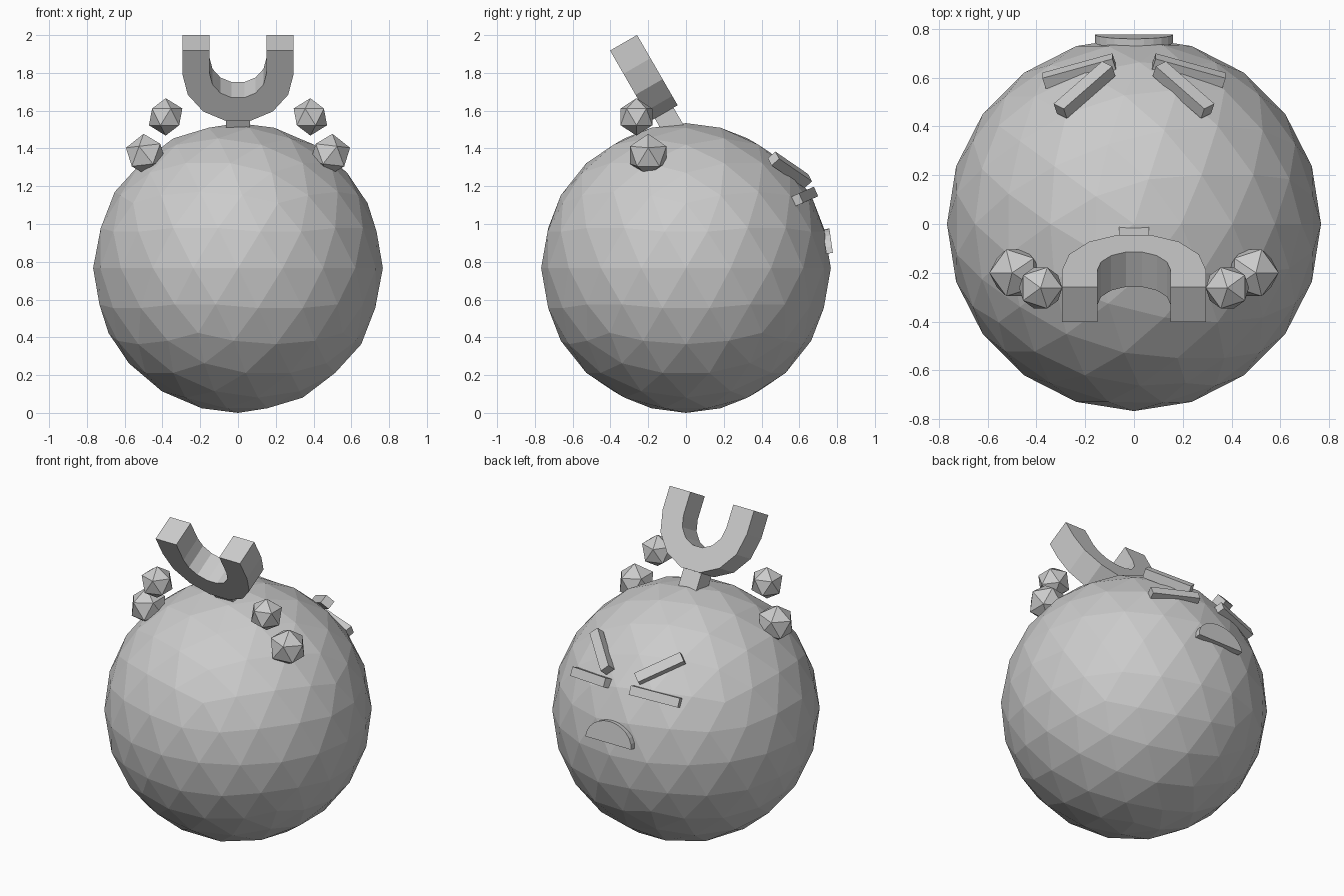
import bpy, bmesh, math
from mathutils import Vector, Matrix

if "Cube" in bpy.data.objects:
    bpy.data.objects.remove(bpy.data.objects["Cube"])

grey = bpy.data.materials.new("plain_grey")
grey.diffuse_color = (0.6, 0.6, 0.6, 1)
grey.use_nodes = True
grey.node_tree.nodes["Principled BSDF"].inputs["Base Color"].default_value = grey.diffuse_color


def make(name, bm, matrix=Matrix()):
    """Turn a bmesh into a flat-shaded grey object."""
    bmesh.ops.transform(bm, matrix=matrix, verts=bm.verts)
    bmesh.ops.recalc_face_normals(bm, faces=bm.faces)
    mesh = bpy.data.meshes.new(name)
    bm.to_mesh(mesh)
    bm.free()
    mesh.materials.append(grey)
    obj = bpy.data.objects.new(name, mesh)
    bpy.context.collection.objects.link(obj)
    return obj


def ball(name, radius, subdivisions, matrix):
    bm = bmesh.new()
    bmesh.ops.create_icosphere(bm, subdivisions=subdivisions, radius=radius)
    return make(name, bm, matrix)


def frame(center, along, out):
    """Local x runs along the part, local y points out, local z is up."""
    x = Vector(along).normalized()
    z = x.cross(Vector(out)).normalized()
    y = z.cross(x)
    m = Matrix((x, y, z)).transposed().to_4x4()
    m.translation = center
    return m


def box(name, size, matrix):
    bm = bmesh.new()
    bmesh.ops.create_cube(bm, size=1)
    bmesh.ops.scale(bm, vec=size, verts=bm.verts)
    return make(name, bm, matrix)


def slab(name, outline, depth, matrix):
    """Extrude an (x, z) outline, centred on local y = 0."""
    bm = bmesh.new()
    face = bm.faces.new([bm.verts.new((x, -depth / 2, z)) for x, z in outline])
    ext = bmesh.ops.extrude_face_region(bm, geom=[face])
    moved = [v for v in ext["geom"] if isinstance(v, bmesh.types.BMVert)]
    bmesh.ops.translate(bm, vec=(0, depth, 0), verts=moved)
    return make(name, bm, matrix)


def mirrored(obj, name):
    """Copy a part to the other side of x = 0."""
    bm = bmesh.new()
    bm.from_mesh(obj.data)
    return make(name, bm, Matrix.Scale(-1, 4, (1, 0, 0)))


# Round body
ball("body", 0.767, 3, Matrix.Translation((0, 0, 0.767)))

# U-shaped crest, leaning forward, with its stem
lean = Matrix.Translation((-0.0, -0.112, 1.581)) @ Matrix.Rotation(math.radians(30), 4, 'X')
R, r, top, steps = 0.295, 0.15, 0.437, 7
arc = [math.pi + math.pi * i / steps for i in range(steps + 1)]
outline = [(-R, top)] + [(R * math.cos(a), R + R * math.sin(a)) for a in arc] + [(R, top)]
outline += [(r, top)] + [(r * math.cos(a), R + r * math.sin(a)) for a in reversed(arc)] + [(-r, top)]
slab("crest", outline, 0.165, lean)
box("crest_stem", (0.125, 0.115, 0.15), lean @ Matrix.Translation((0, 0, -0.025)))

# Paired faceted knobs beside the crest
upper = ball("left_upper_knob", 0.099, 1, Matrix.Translation((-0.383, -0.262, 1.567)))
lower = ball("left_lower_knob", 0.113, 1, Matrix.Translation((-0.487, -0.2, 1.365))
             @ Matrix.Rotation(math.radians(-70), 4, 'Y'))

# Slanted brows and eye bars on the back
brow = box("left_brow", (0.29, 0.055, 0.06),
           frame((-0.203, 0.55, 1.287), (0.2, 0.175, -0.12), (-0.205, 0.55, 0.516)))
eye = box("left_eye", (0.3, 0.05, 0.055),
          frame((-0.225, 0.627, 1.145), (0.29, 0.08, 0.035), (-0.26, 0.88, 0.4)))

for part in (upper, lower, brow, eye):
    mirrored(part, part.name.replace("left", "right"))

# Half-round mouth plate
half = [(0.16 * math.cos(math.pi * i / 12), 0.13 * math.sin(math.pi * i / 12)) for i in range(13)]
slab("mouth", half, 0.035, Matrix.Translation((0, 0.76, 0.845))
     @ Matrix.Rotation(math.radians(8), 4, 'X'))
